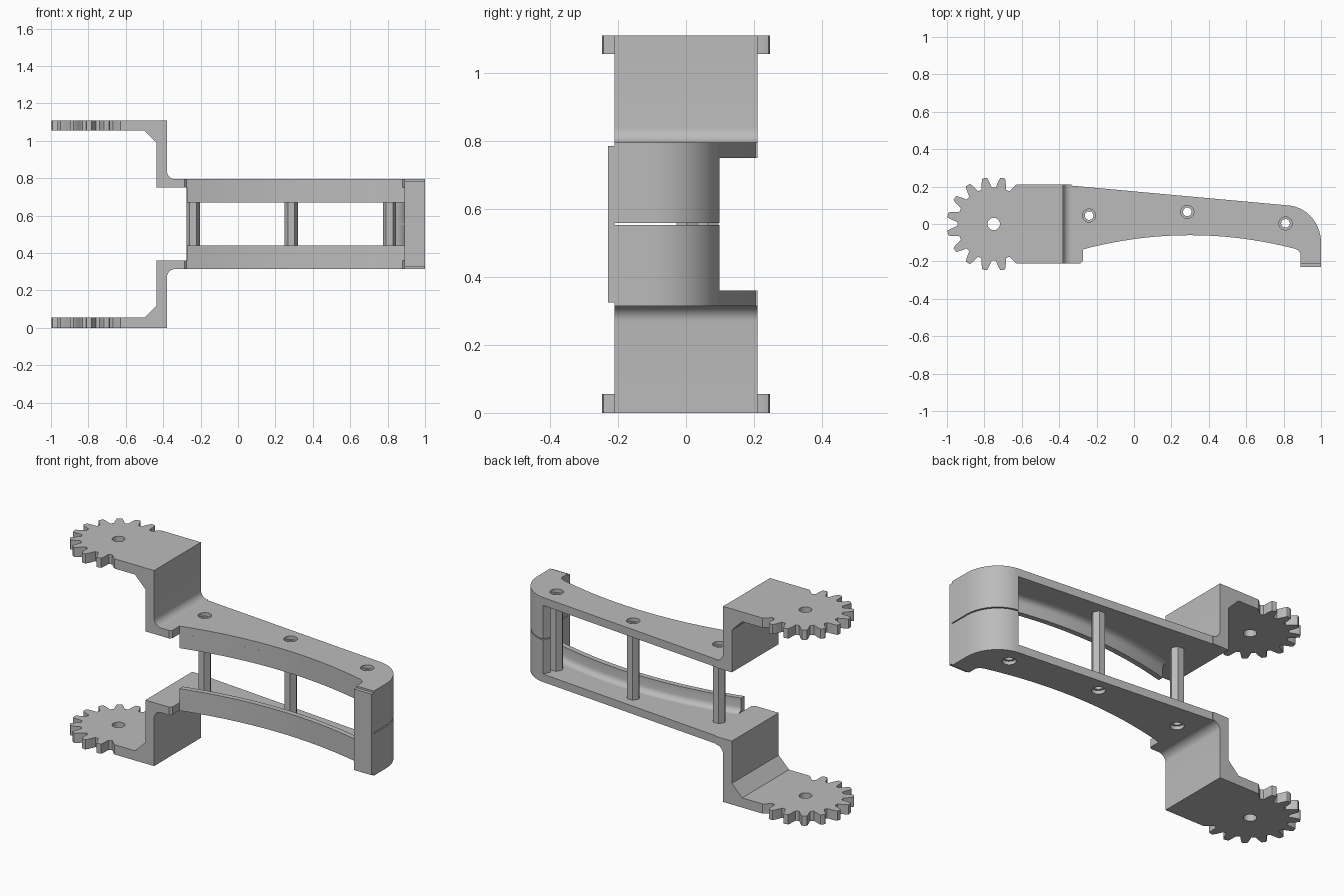
import bpy, bmesh
from math import cos, sin, pi, radians

if "Cube" in bpy.data.objects:
    bpy.data.objects.remove(bpy.data.objects["Cube"], do_unlink=True)

MID = 0.555            # height of the mirror plane
GAP = 0.003            # half the seam between the two halves

gray = bpy.data.materials.new("plain_gray")
gray.use_nodes = True
gray.diffuse_color = (0.5, 0.5, 0.5, 1)
gray.node_tree.nodes["Principled BSDF"].inputs["Base Color"].default_value = (0.5, 0.5, 0.5, 1)


def finish(name, bm, mirror=True):
    """Turn a bmesh into a shaded object, mirrored about the middle height."""
    bmesh.ops.remove_doubles(bm, verts=bm.verts, dist=0.0001)
    bmesh.ops.recalc_face_normals(bm, faces=bm.faces)
    bmesh.ops.translate(bm, verts=bm.verts, vec=(0, 0, -MID))
    mesh = bpy.data.meshes.new(name)
    bm.to_mesh(mesh)
    bm.free()
    mesh.materials.clear()
    mesh.materials.append(gray)
    obj = bpy.data.objects.new(name, mesh)
    obj.location.z = MID
    bpy.context.collection.objects.link(obj)
    bpy.ops.object.select_all(action='DESELECT')
    obj.select_set(True)
    bpy.context.view_layer.objects.active = obj
    bpy.ops.object.shade_smooth_by_angle(angle=radians(32))
    if mirror:
        mod = obj.modifiers.new("other_half", 'MIRROR')
        mod.use_axis = (False, False, True)
        mod.use_mirror_merge = False
    return obj


def slab(name, loops, z0, z1, mirror=True):
    """Extrude an outline with optional holes from z0 to z1."""
    curve = bpy.data.curves.new(name, 'CURVE')
    curve.dimensions = '2D'
    curve.fill_mode = 'BOTH'
    curve.extrude = (z1 - z0) / 2
    for loop in loops:
        spline = curve.splines.new('POLY')
        spline.points.add(len(loop) - 1)
        for point, (x, y) in zip(spline.points, loop):
            point.co = (x, y, 0, 1)
        spline.use_cyclic_u = True
    temp = bpy.data.objects.new("temp_outline", curve)
    bpy.context.collection.objects.link(temp)
    bpy.context.view_layer.update()
    mesh = bpy.data.meshes.new_from_object(
        temp.evaluated_get(bpy.context.evaluated_depsgraph_get()))
    bm = bmesh.new()
    bm.from_mesh(mesh)
    bmesh.ops.translate(bm, verts=bm.verts, vec=(0, 0, (z0 + z1) / 2))
    bpy.data.objects.remove(temp)
    bpy.data.curves.remove(curve)
    bpy.data.meshes.remove(mesh)
    return finish(name, bm, mirror)


def sweep(name, sections):
    """Skin a row of matching closed cross-sections and cap the ends."""
    bm = bmesh.new()
    rows = [[bm.verts.new(p) for p in s] for s in sections]
    n = len(rows[0])
    for a, b in zip(rows, rows[1:]):
        for i in range(n):
            j = (i + 1) % n
            bm.faces.new((a[i], a[j], b[j], b[i]))
    bm.faces.new(rows[0])
    bm.faces.new(rows[-1])
    return finish(name, bm)


def arc(cx, cy, rx, ry, start, end, steps):
    angles = [radians(start + (end - start) * i / steps) for i in range(steps + 1)]
    return [(cx + rx * cos(a), cy + ry * sin(a)) for a in angles]


def circle(x, y, r, n=32):
    return arc(x, y, r, r, 0, 360 - 360 / n, n - 1)


# Gear plate: half-round toothed end running into a straight tab
GEAR_X, TEETH = -0.75, 16
gear = []
for i in range(241):
    a = radians(60 + i)
    wave = max(-1, min(1, -1.5 * cos(TEETH * a)))
    r = 0.222 + 0.028 * wave
    gear.append((GEAR_X + r * cos(a), r * sin(a)))
gear += [(-0.61, -0.21), (-0.5, -0.21), (-0.5, 0.21), (-0.61, 0.21)]
slab("gear_plate", [gear, circle(GEAR_X, 0, 0.033)], 0, 0.055)

# Stepped bracket: gusset, upright wall and rounded outer corner
step = [(-0.5, 0), (-0.38, 0)]
step += arc(-0.335, 0.27, 0.045, 0.045, 180, 90, 8)
step += [(-0.335, 0.36), (-0.435, 0.36), (-0.435, 0.12), (-0.5, 0.055)]
sweep("step_bracket", [[(x, y, z) for x, z in step] for y in (-0.21, 0.21)])


# Arm plate with concave front edge and rounded tip
def front_edge(x):
    return -0.06 - 0.23 * (x - 0.3) ** 2


def spread(a, b, n):
    return [a + (b - a) * i / n for i in range(n + 1)]


tip_curve = arc(0.81, -0.1, 0.19, 0.2, 0, 84, 16)
arm = [(-0.335, -0.21), (-0.285, -0.21), (-0.273, -0.198)]
arm += [(x, front_edge(x)) for x in spread(-0.273, 0.86, 28)]
arm += [(0.88, -0.142), (0.89, -0.16), (0.89, -0.21), (1, -0.21)]
arm += tip_curve + [(-0.335, 0.205)]
pins = [(-0.24, 0.045), (0.285, 0.065), (0.81, 0.003)]
slab("arm_plate_outer", [arm] + [circle(x, y, 0.035) for x, y in pins], 0.315, 0.335)
slab("arm_plate_inner", [arm] + [circle(x, y, 0.023) for x, y in pins], 0.335, 0.36)

# Raised lip along the concave edge, with a fillet at its foot
lip = [(0, 0.36), (0, 0.44), (0.03, 0.44), (0.03, 0.39),
       (0.034, 0.375), (0.045, 0.364), (0.06, 0.36)]
sweep("edge_lip", [[(x, front_edge(x) + dy, z) for dy, z in lip]
                   for x in spread(-0.273, 0.9, 28)])

# Curved end wall, split at the middle by a thin seam
wall = [(0.89, -0.21), (1, -0.21)] + tip_curve
wall += [(0.81, 0.06)] + arc(0.81, -0.06, 0.08, 0.12, 80, 0, 10)
slab("end_wall", [wall], 0.36, MID - GAP)

# Flat pad on the front of the end wall, one piece
pad = [(0.89, -0.23), (1, -0.23), (1, -0.21), (0.89, -0.21)]
slab("end_pad", [pad], 0.325, 2 * MID - 0.325, mirror=False)

# Hollow hexagonal spacers between the two arm plates
for i, (x, y) in enumerate(pins):
    slab("spacer_%d" % (i + 1), [circle(x, y, 0.036, 6), circle(x, y, 0.023)],
         0.36, 2 * MID - 0.36, mirror=False)
